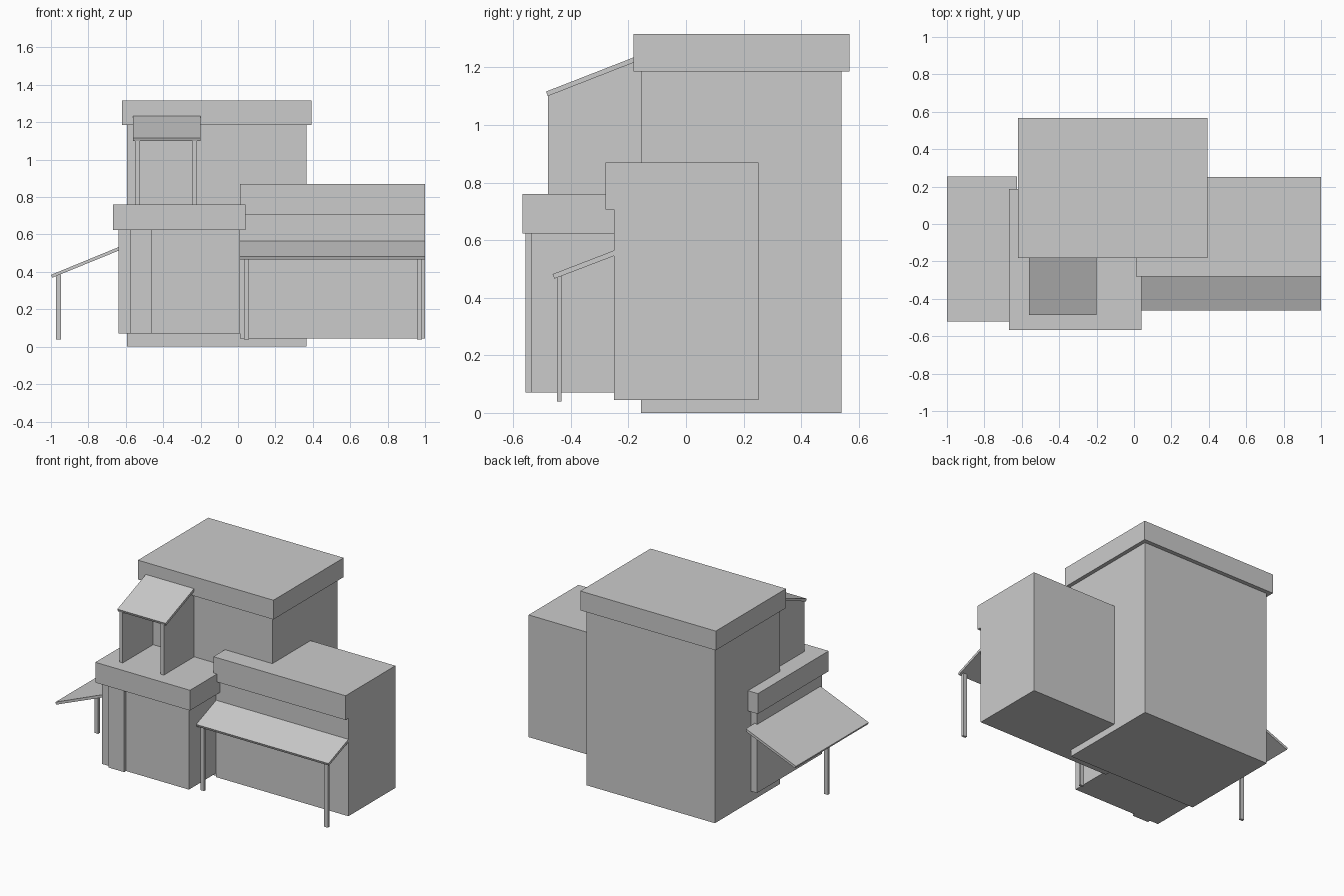
import bpy, bmesh

if "Cube" in bpy.data.objects:
    bpy.data.objects.remove(bpy.data.objects["Cube"])


def mesh_object(name, bm):
    bmesh.ops.recalc_face_normals(bm, faces=bm.faces)
    me = bpy.data.meshes.new(name)
    bm.to_mesh(me)
    bm.free()
    ob = bpy.data.objects.new(name, me)
    bpy.context.collection.objects.link(ob)
    return ob


def prism(name, profile, lo, hi, axis="x"):
    """Extrude a closed profile along x (points are y,z) or y (points are x,z)."""
    bm = bmesh.new()
    put = (lambda a, z: (lo, a, z)) if axis == "x" else (lambda a, z: (a, lo, z))
    face = bm.faces.new([bm.verts.new(put(a, z)) for a, z in profile])
    ext = bmesh.ops.extrude_face_region(bm, geom=[face])
    d = hi - lo
    moved = [g for g in ext["geom"] if isinstance(g, bmesh.types.BMVert)]
    bmesh.ops.translate(bm, verts=moved, vec=(d, 0, 0) if axis == "x" else (0, d, 0))
    return mesh_object(name, bm)


def box(name, x, y, z):
    return prism(name, [(y[0], z[0]), (y[1], z[0]), (y[1], z[1]), (y[0], z[1])], *x)


# Main tower and its flat cap
box("tower", (-0.594, 0.366), (-0.156, 0.54), (0, 1.185))
box("tower_roof", (-0.62, 0.392), (-0.182, 0.568), (1.185, 1.315))

# Right wing with overhanging front parapet
prism("right_wing", [(-0.25, 0.045), (0.251, 0.045), (0.251, 0.87),
                     (-0.28, 0.87), (-0.28, 0.706), (-0.25, 0.706)], 0.012, 1.0)

# Front left wing, raised door strip and flat roof
box("left_wing", (-0.64, 0.01), (-0.538, 0.157), (0.07, 0.625))
box("door_strip", (-0.578, -0.46), (-0.558, -0.53), (0.07, 0.625))
box("left_wing_roof", (-0.668, 0.039), (-0.568, 0.187), (0.623, 0.76))

# Porch awning on the right wing with two posts
prism("porch_awning", [(-0.463, 0.482), (-0.457, 0.466),
                       (-0.24, 0.549), (-0.24, 0.568)], 0.012, 1.0)
for i, x in enumerate((0.046, 0.971)):
    box(f"porch_post_{i}", (x - 0.014, x + 0.014), (-0.448, -0.432), (0.039, 0.477))

# Side awning on the left with one central post
prism("side_awning", [(-1.0, 0.384), (-0.993, 0.369),
                      (-0.625, 0.519), (-0.625, 0.538)], -0.521, 0.255, "y")
box("side_post", (-0.973, -0.946), (-0.141, -0.124), (0.039, 0.386))

# Balcony shelter: two side walls under a sloped roof
prism("balcony_roof", [(-0.486, 1.116), (-0.48, 1.1),
                       (-0.15, 1.229), (-0.15, 1.247)], -0.561, -0.201)
for i, x in enumerate((-0.538, -0.231)):
    prism(f"balcony_wall_{i}", [(-0.48, 0.755), (-0.15, 0.755),
                                (-0.15, 1.235), (-0.48, 1.106)], x - 0.013, x + 0.013)
